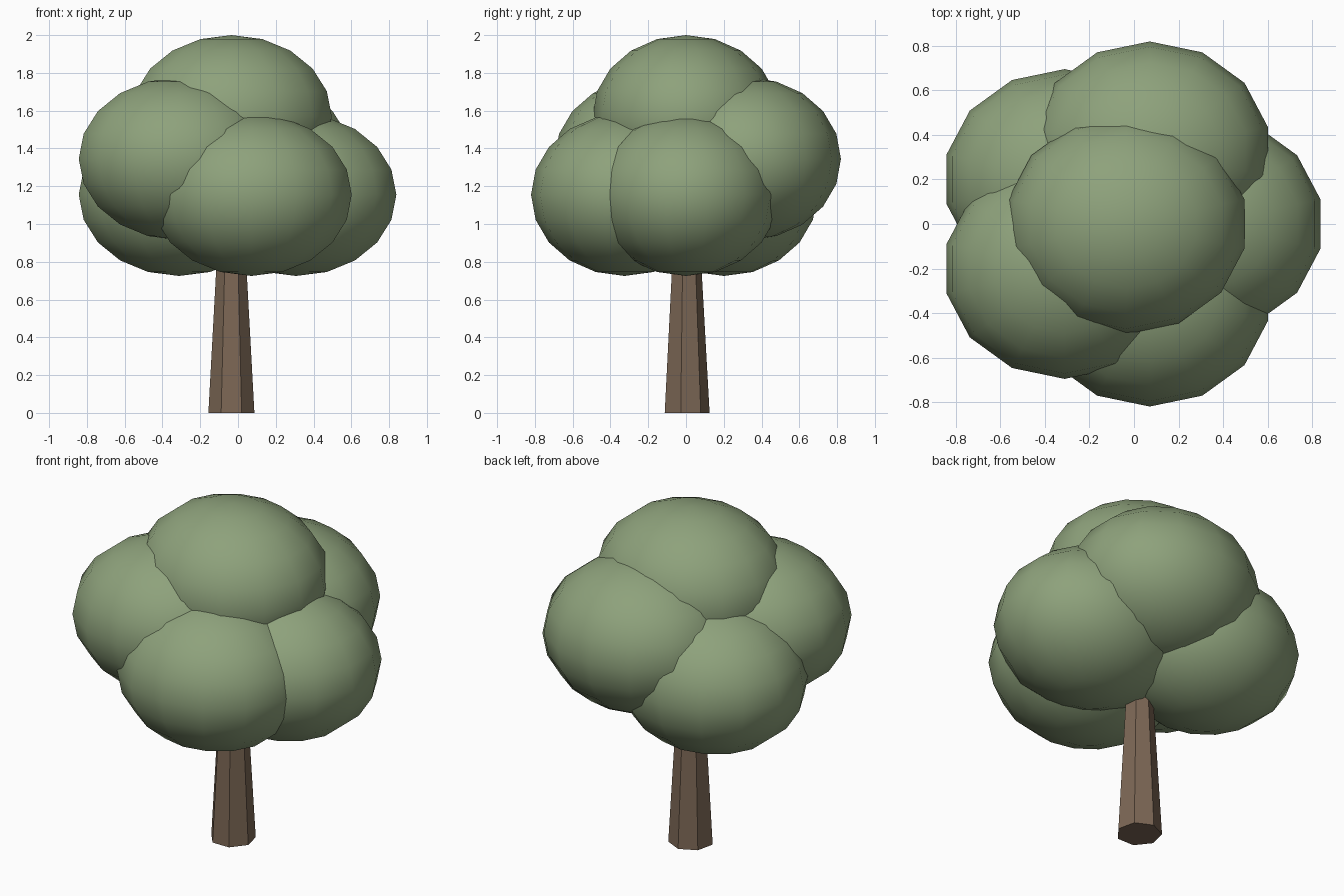
import bpy
from math import cos, sin, tau

cube = bpy.data.objects.get("Cube")
if cube:
    bpy.data.objects.remove(cube, do_unlink=True)


def material(name, color):
    m = bpy.data.materials.new(name)
    m.use_nodes = True
    m.diffuse_color = color
    m.node_tree.nodes["Principled BSDF"].inputs["Base Color"].default_value = color
    return m


leaf_green = material("leaf green", (0.27, 0.36, 0.20, 1))
bark_brown = material("bark brown", (0.20, 0.135, 0.09, 1))

AXIS_X = -0.035  # trunk axis
SPREAD = 0.342   # distance of the ring of clumps from the axis


def leaf_clump(name, x, y, z):
    """Slightly flattened smooth ball of leaves."""
    bpy.ops.mesh.primitive_uv_sphere_add(segments=14, ring_count=10, radius=1,
                                         location=(x, y, z))
    ob = bpy.context.object
    ob.name = name
    ob.scale = (0.545, 0.495, 0.43)
    bpy.ops.object.transform_apply(location=False, rotation=False, scale=True)
    bpy.ops.object.shade_smooth()
    ob.data.materials.append(leaf_green)


# Five clumps around the trunk, two of them raised
clumps = [("left_clump", 1.155), ("back_clump", 1.345), ("back_right_clump", 1.155),
          ("front_right_clump", 1.345), ("front_clump", 1.155)]
for i, (name, z) in enumerate(clumps):
    a = tau * i / len(clumps)
    leaf_clump(name, AXIS_X + SPREAD * cos(a), SPREAD * sin(a), z)

# Crown on top
leaf_clump("top_clump", AXIS_X, 0, 1.57)

# Tapered seven-sided trunk
bpy.ops.mesh.primitive_cone_add(vertices=7, radius1=0.125, radius2=0.069,
                                depth=1, location=(AXIS_X, 0, 0.5))
trunk = bpy.context.object
trunk.name = "trunk"
trunk.data.materials.append(bark_brown)
